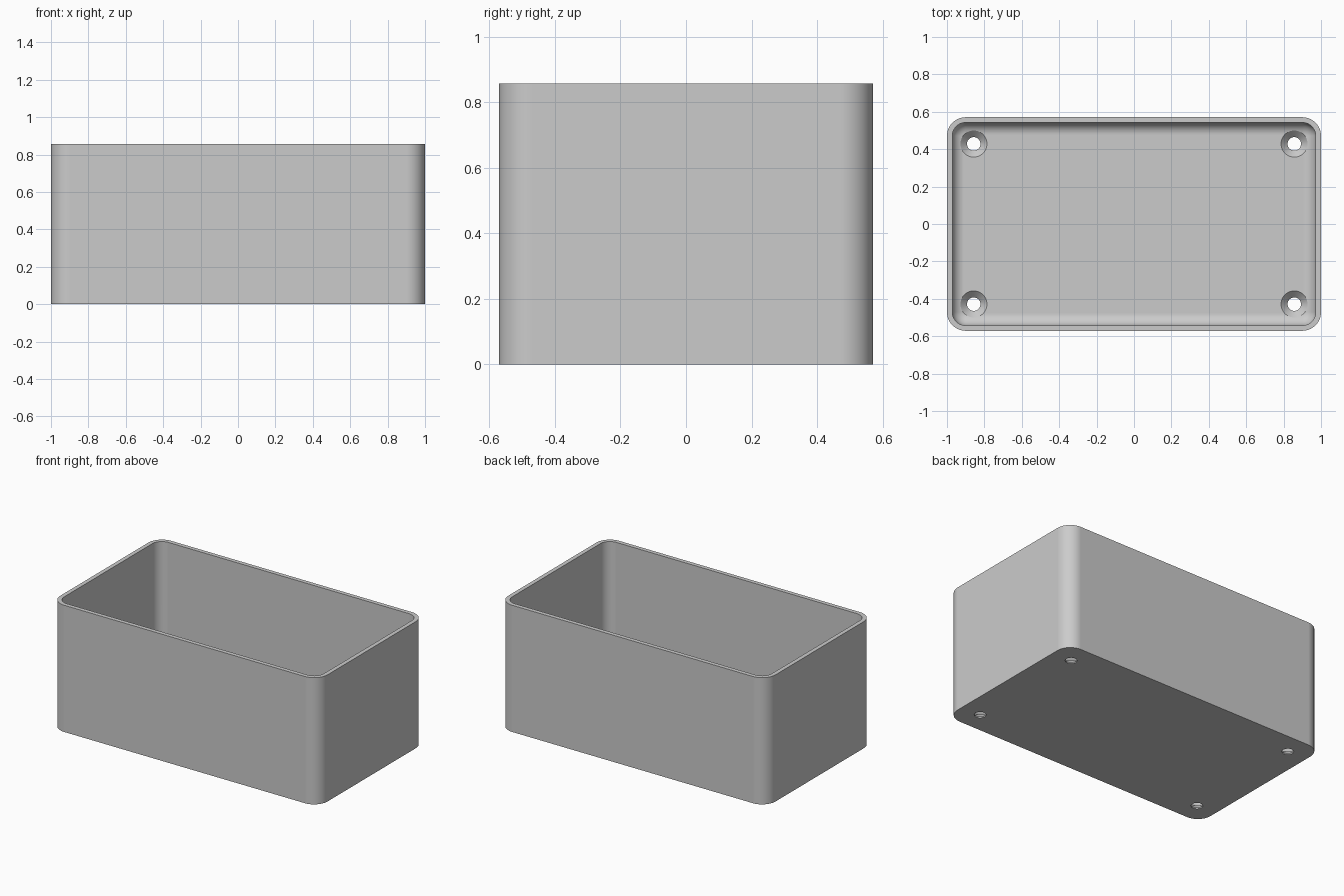
import bpy, bmesh
from math import sin, cos, pi

if "Cube" in bpy.data.objects:
    bpy.data.objects.remove(bpy.data.objects["Cube"])

HALF_X, HALF_Y, HEIGHT = 1.0, 0.571, 0.857
WALL, FLOOR, CORNER, FILLET = 0.0286, 0.043, 0.1, 0.066
HOLE_X, HOLE_Y, HOLE_R, SINK_R = 0.857, 0.4286, 0.036, 0.071

grey = bpy.data.materials.new("light grey plastic")
grey.use_nodes = True
colour = (0.6, 0.6, 0.6, 1)
grey.diffuse_color = colour
grey.node_tree.nodes["Principled BSDF"].inputs["Base Color"].default_value = colour


def rounded_ring(inset, z, steps=12):
    """Rounded rectangle, drawn inward from the outer wall."""
    r = CORNER - inset
    points = []
    for quarter, (sx, sy) in enumerate([(1, 1), (-1, 1), (-1, -1), (1, -1)]):
        for i in range(steps + 1):
            a = (quarter + i / steps) * pi / 2
            points.append((sx * (HALF_X - CORNER) + r * cos(a),
                           sy * (HALF_Y - CORNER) + r * sin(a), z))
    return points


def circle_ring(x, y, r, z, steps=48):
    return [(x + r * cos(2 * pi * i / steps), y + r * sin(2 * pi * i / steps), z)
            for i in range(steps)]


def loft(name, rings):
    """Skin a stack of equal rings and cap both ends."""
    bm = bmesh.new()
    loops = [[bm.verts.new(p) for p in ring] for ring in rings]
    n = len(loops[0])
    for a, b in zip(loops, loops[1:]):
        for i in range(n):
            j = (i + 1) % n
            bm.faces.new((a[i], a[j], b[j], b[i]))
    bm.faces.new(loops[0][::-1])
    bm.faces.new(loops[-1])
    bmesh.ops.recalc_face_normals(bm, faces=bm.faces)
    mesh = bpy.data.meshes.new(name)
    bm.to_mesh(mesh)
    bm.free()
    mesh.materials.append(grey)
    obj = bpy.data.objects.new(name, mesh)
    bpy.context.collection.objects.link(obj)
    return obj


# Open box: outer wall, rim, inner wall, then the fillet into the floor
rings = [rounded_ring(0, 0), rounded_ring(0, HEIGHT), rounded_ring(WALL, HEIGHT)]
for i in range(13):
    a = i / 12 * pi / 2
    rings.append(rounded_ring(WALL + FILLET * (1 - cos(a)),
                              FLOOR + FILLET * (1 - sin(a))))
box = loft("box_body", rings)
bpy.context.view_layer.objects.active = box
box.select_set(True)

# Four countersunk screw holes
for sx in (-1, 1):
    for sy in (-1, 1):
        profile = [(HOLE_R, -0.1), (HOLE_R, FLOOR - (SINK_R - HOLE_R)),
                   (SINK_R, FLOOR), (SINK_R, 0.2)]
        cutter = loft("screw_hole_cutter",
                      [circle_ring(sx * HOLE_X, sy * HOLE_Y, r, z) for r, z in profile])
        cutter.hide_render = True
        cut = box.modifiers.new("screw_hole", 'BOOLEAN')
        cut.operation = 'DIFFERENCE'
        cut.solver = 'EXACT'
        cut.object = cutter
        bpy.ops.object.modifier_apply(modifier=cut.name)
        bpy.data.objects.remove(cutter)

# Smooth rounded corners with crisp rims and flat walls
bpy.ops.object.shade_smooth_by_angle(angle=pi / 6)
weighted = box.modifiers.new("flat_walls", 'WEIGHTED_NORMAL')
weighted.keep_sharp = True
